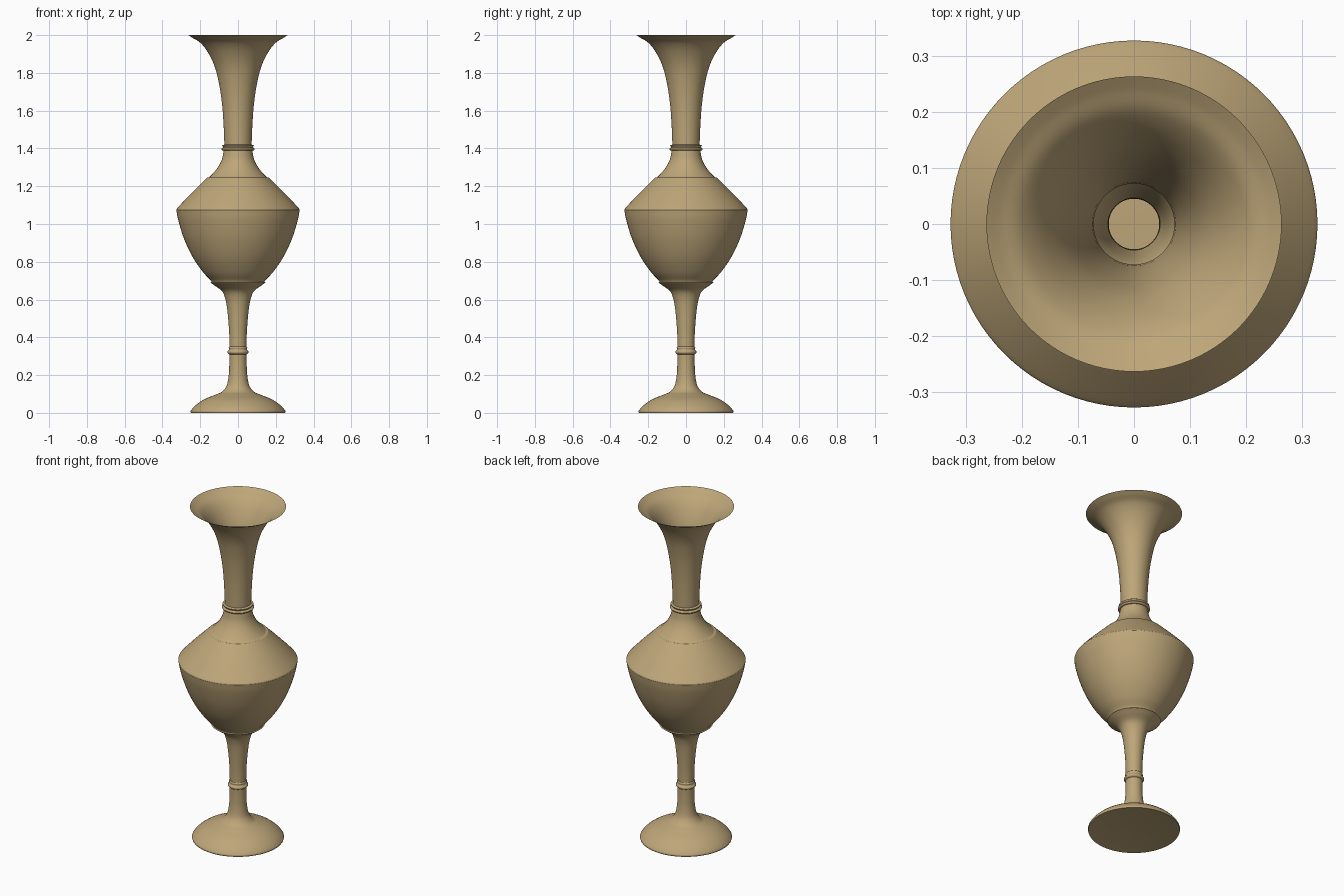
import bpy, bmesh, math
from mathutils import Vector

cube = bpy.data.objects.get("Cube")
if cube:
    bpy.data.objects.remove(cube)

# Single tan finish
tan = bpy.data.materials.new("warm tan")
tan.use_nodes = True
colour = (0.51, 0.38, 0.19, 1)
tan.diffuse_color = colour
bsdf = tan.node_tree.nodes["Principled BSDF"]
bsdf.inputs["Base Color"].default_value = colour
bsdf.inputs["Roughness"].default_value = 0.7


def smooth_path(points, steps=6):
    """Smooth curve through (radius, height) points."""
    p = [Vector(q) for q in points]
    p = [2 * p[0] - p[1]] + p + [2 * p[-1] - p[-2]]
    path = []
    for a, b, c, d in zip(p, p[1:], p[2:], p[3:]):
        for i in range(steps):
            t = i / steps
            path.append(0.5 * (2 * b + (c - a) * t + (2 * a - 5 * b + 4 * c - d) * t ** 2
                               + (3 * b - a - 3 * c + d) * t ** 3))
    return path + [p[-2]]


def lathe(name, points, curved=True):
    """Turn a profile around the vertical axis into a thin shell."""
    path = smooth_path(points) if curved else [Vector(q) for q in points]
    bm = bmesh.new()
    verts = [bm.verts.new((max(q.x, 0), 0, q.y)) for q in path]
    edges = [bm.edges.new(pair) for pair in zip(verts, verts[1:])]
    bmesh.ops.spin(bm, geom=verts + edges, cent=(0, 0, 0), axis=(0, 0, 1),
                   angle=math.tau, steps=96, use_merge=True)
    bmesh.ops.remove_doubles(bm, verts=bm.verts, dist=0.0001)
    bmesh.ops.recalc_face_normals(bm, faces=bm.faces)
    # Open shells face away from the axis
    if curved and sum(f.normal.dot(Vector((*f.calc_center_median().xy, 0))) for f in bm.faces) < 0:
        bmesh.ops.reverse_faces(bm, faces=bm.faces)
    mesh = bpy.data.meshes.new(name)
    bm.to_mesh(mesh)
    bm.free()
    mesh.materials.append(tan)
    obj = bpy.data.objects.new(name, mesh)
    bpy.context.collection.objects.link(obj)
    bpy.ops.object.select_all(action="DESELECT")
    obj.select_set(True)
    bpy.context.view_layer.objects.active = obj
    bpy.ops.object.shade_smooth_by_angle(angle=math.radians(35))
    return obj


# Foot: shallow recessed underside and domed top
lathe("foot_underside", [(0.25, 0), (0.165, 0.012), (0, 0.012)], curved=False)
lathe("foot", [(0.25, 0), (0.25, 0.012), (0.225, 0.04), (0.18, 0.071), (0.115, 0.098)])

# Stem with its small ring
lathe("lower_stem", [(0.115, 0.098), (0.085, 0.112), (0.06, 0.145), (0.049, 0.2),
                     (0.046, 0.26), (0.046, 0.31)])
lathe("stem_ring", [(0.046, 0.31), (0.054, 0.316), (0.055, 0.325), (0.048, 0.335),
                    (0.049, 0.345), (0.045, 0.352)])
lathe("upper_stem", [(0.045, 0.352), (0.047, 0.43), (0.055, 0.53), (0.066, 0.6),
                     (0.085, 0.645), (0.125, 0.675), (0.146, 0.69)])

# Body: rounded bowl, straight shoulder and concave collar
lathe("bowl", [(0.146, 0.69), (0.143, 0.7), (0.185, 0.745), (0.24, 0.825),
               (0.285, 0.92), (0.315, 1.015), (0.327, 1.075)])
lathe("shoulder", [(0.327, 1.075), (0.318, 1.088), (0.25, 1.16), (0.165, 1.245)])
lathe("collar", [(0.165, 1.245), (0.148, 1.252), (0.11, 1.295), (0.086, 1.34), (0.076, 1.388)])

# Neck ring and flared neck
lathe("neck_ring", [(0.076, 1.388), (0.085, 1.39), (0.088, 1.398), (0.079, 1.406),
                    (0.084, 1.415), (0.072, 1.42)])
lathe("neck", [(0.072, 1.42), (0.076, 1.52), (0.084, 1.63), (0.1, 1.74), (0.124, 1.835),
               (0.16, 1.91), (0.2, 1.96), (0.24, 1.985), (0.263, 2.0)])
